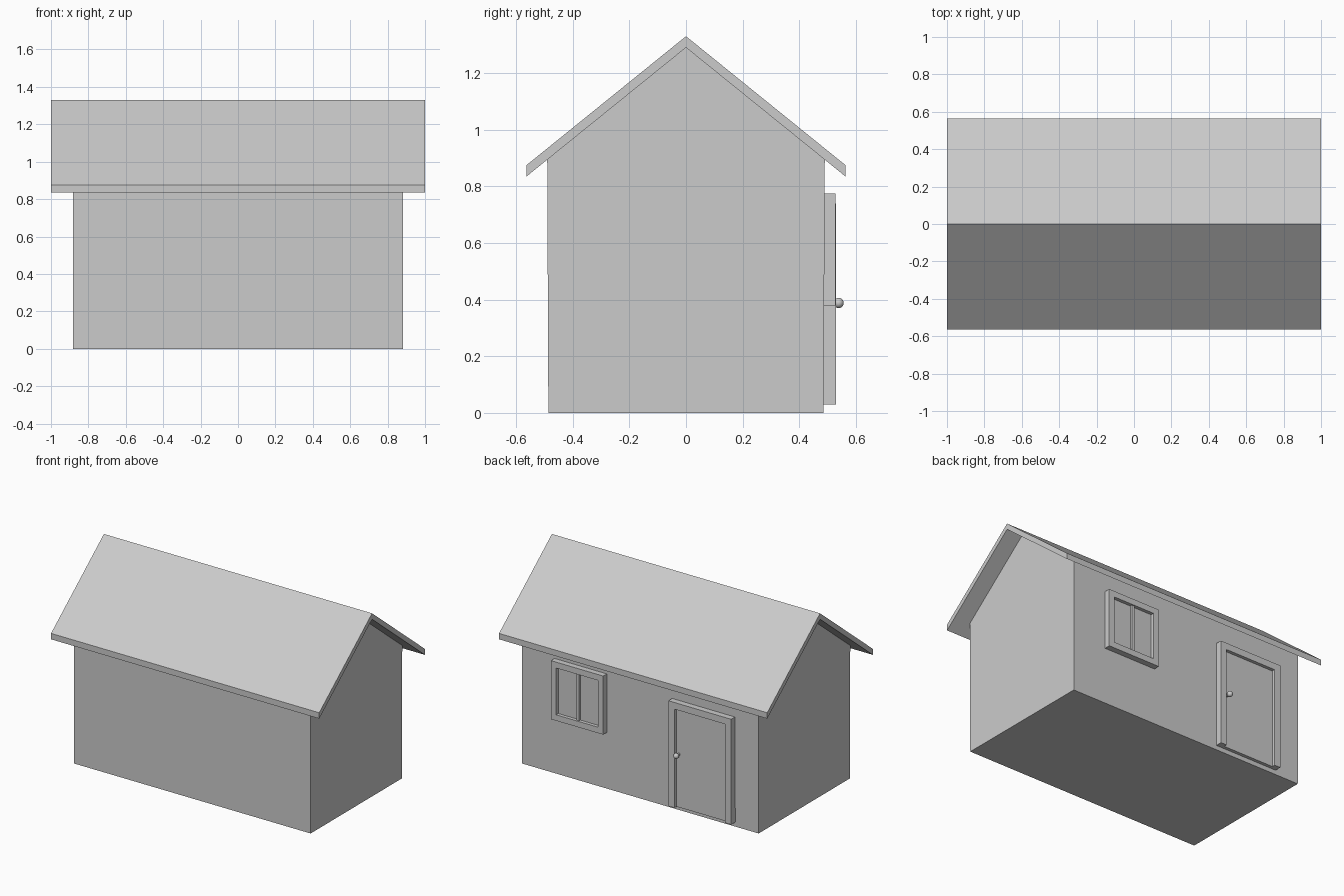
import bpy, bmesh
from mathutils import Vector

if "Cube" in bpy.data.objects:
    bpy.data.objects.remove(bpy.data.objects["Cube"])


def prism(name, outline, to3d, depth_vec):
    """Closed solid: a 2D outline mapped to 3D and extruded along depth_vec."""
    bm = bmesh.new()
    face = bm.faces.new([bm.verts.new(to3d(a, b)) for a, b in outline])
    new = bmesh.ops.extrude_face_region(bm, geom=[face])["geom"]
    verts = [g for g in new if isinstance(g, bmesh.types.BMVert)]
    bmesh.ops.translate(bm, verts=verts, vec=Vector(depth_vec))
    bmesh.ops.recalc_face_normals(bm, faces=bm.faces)
    mesh = bpy.data.meshes.new(name)
    bm.to_mesh(mesh)
    bm.free()
    ob = bpy.data.objects.new(name, mesh)
    bpy.context.collection.objects.link(ob)
    return ob


def gable(name, half_right, half_len):
    """Profile in y/z, extruded along x."""
    return prism(name, half_right, lambda y, z: (-half_len, y, z), (2 * half_len, 0, 0))


def wall_piece(name, outline, y_out):
    """Profile in x/z, standing proud of the back wall out to y_out."""
    return prism(name, outline, lambda x, z: (x, WALL_Y - 0.01, z),
                 (0, y_out - WALL_Y + 0.01, 0))


def rect(x0, x1, z0, z1):
    return [(x0, z0), (x1, z0), (x1, z1), (x0, z1)]


WALL_Y = 0.487

# House body with gable ends
gable("house_walls", [(-0.486, 0), (0.486, 0), (0.49, 0.894), (0, 1.29), (-0.49, 0.894)], 0.882)

# Roof slab with overhangs
gable("roof", [(0, 1.33), (0.563, 0.875), (0.563, 0.835), (0, 1.29),
               (-0.563, 0.835), (-0.563, 0.875)], 1.0)

# Door: three-sided frame and recessed panel
x0, x1, z0, z1, w = -0.708, -0.24, 0.03, 0.74, 0.045
wall_piece("door_frame", [(x0, z0), (x0 + w, z0), (x0 + w, z1 - w), (x1 - w, z1 - w),
                          (x1 - w, z0), (x1, z0), (x1, z1), (x0, z1)], 0.53)
wall_piece("door_panel", rect(x0 + w, x1 - w, z0, z1 - w), 0.508)

# Door knob on a short stem
bpy.ops.mesh.primitive_uv_sphere_add(segments=16, ring_count=10, radius=0.018,
                                     location=(-0.304, 0.539, 0.388))
bpy.context.object.name = "door_knob"
bpy.ops.object.shade_smooth_by_angle()
bpy.ops.mesh.primitive_cylinder_add(vertices=12, radius=0.008, depth=0.035,
                                    location=(-0.304, 0.52, 0.388), rotation=(1.5708, 0, 0))
bpy.context.object.name = "knob_stem"
bpy.ops.object.shade_smooth_by_angle()

# Window: frame of four bars, recessed glass and centre mullion
x0, x1, z0, z1, w = 0.248, 0.638, 0.38, 0.775, 0.04
wall_piece("window_frame_top", rect(x0, x1, z1 - w, z1), 0.528)
wall_piece("window_frame_bottom", rect(x0, x1, z0, z0 + w), 0.528)
wall_piece("window_frame_side_a", rect(x0, x0 + w, z0 + w, z1 - w), 0.528)
wall_piece("window_frame_side_b", rect(x1 - w, x1, z0 + w, z1 - w), 0.528)
wall_piece("window_glass", rect(x0 + w, x1 - w, z0 + w, z1 - w), 0.505)
xc = (x0 + x1) / 2
wall_piece("window_mullion", rect(xc - 0.01, xc + 0.01, z0 + w, z1 - w), 0.52)
